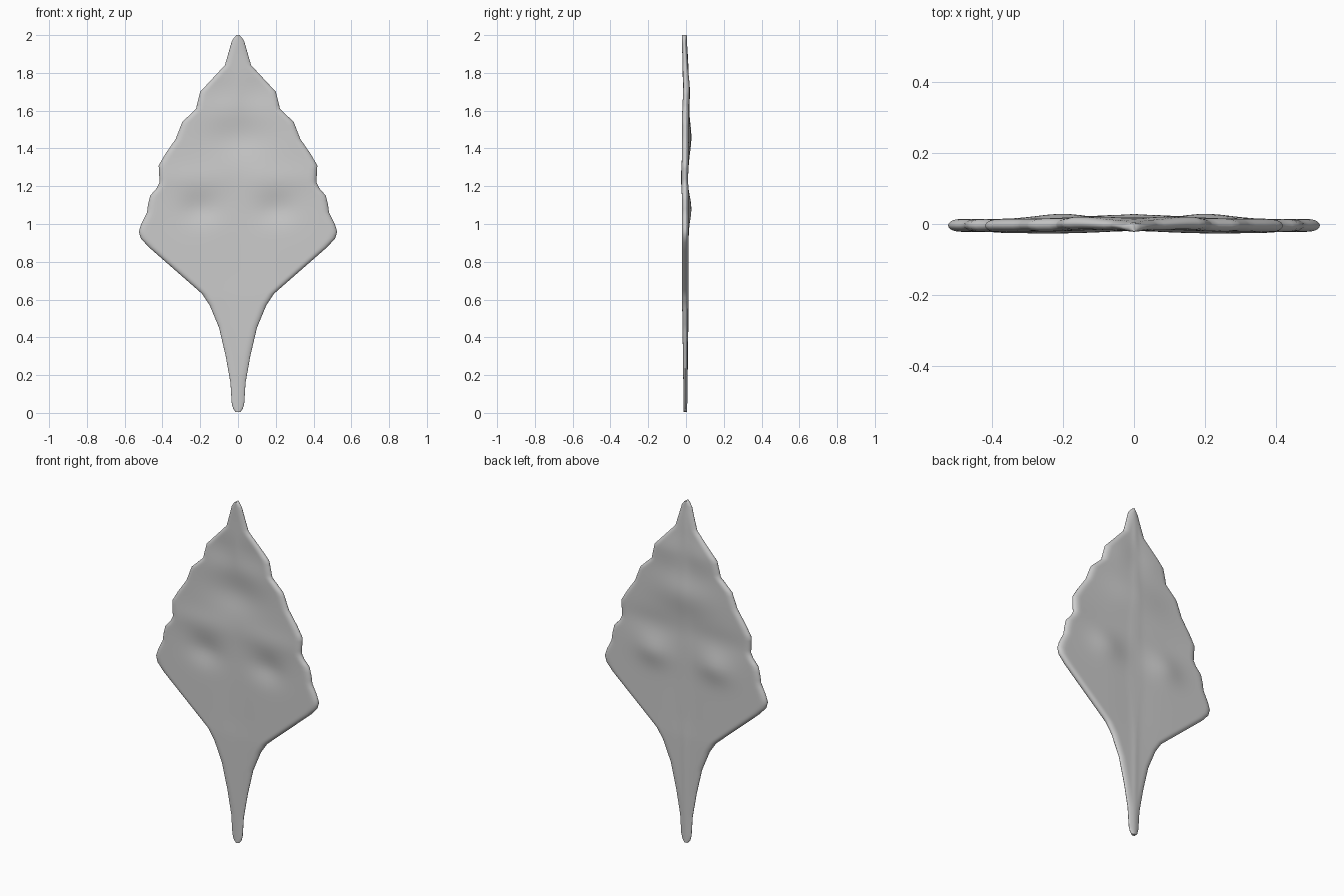
import bpy, bmesh, math

if "Cube" in bpy.data.objects:
    bpy.data.objects.remove(bpy.data.objects["Cube"])

# Half width of the blade at each height, stem to tip
OUTLINE = [(0.005, 0.012), (0.02, 0.025), (0.05, 0.033), (0.16, 0.04), (0.3, 0.065),
           (0.45, 0.10), (0.57, 0.15), (0.63, 0.19), (0.67, 0.235), (0.74, 0.315),
           (0.81, 0.395), (0.88, 0.475), (0.925, 0.515), (0.96, 0.525), (1.0, 0.512),
           (1.06, 0.482), (1.1, 0.477), (1.15, 0.465), (1.19, 0.43), (1.22, 0.415),
           (1.31, 0.42), (1.37, 0.385), (1.45, 0.33), (1.54, 0.295), (1.61, 0.222),
           (1.65, 0.213), (1.70, 0.2), (1.77, 0.135), (1.84, 0.07), (1.9, 0.052),
           (1.97, 0.032), (1.99, 0.018), (2.0, 0.006)]
COLUMNS = 40


def bump(x, z, cx, cz, rx, rz):
    return math.exp(-((x - cx) / rx) ** 2 - ((z - cz) / rz) ** 2)


def sheet_offset(x, z):
    """Gentle ripples that bend the whole blade forward and back."""
    x = abs(x)
    y = -0.004 + 0.015 * bump(x, z, 0.2, 1.08, 0.1, 0.08)
    y += 0.016 * bump(x, z, 0, 1.46, 0.17, 0.11)
    y += 0.008 * bump(x, z, 0.1, 1.7, 0.12, 0.09)
    y -= 0.005 * bump(x, z, 0.22, 1.24, 0.2, 0.07)
    return y - 0.006 * bump(x, z, 0, 2.0, 0.2, 0.1)


def thickness(x, w, z):
    """Half thickness, rounded at the rim and tapering along the stem."""
    t = min(0.018, 0.008 + 0.016 * z) if z < 1.7 else 0.018 - 0.02 * (z - 1.7)
    rim = min(w, 0.035)
    d = min((w - abs(x)) / rim, 1)
    inner = 1 - 0.2 * math.exp(-(x / 0.12) ** 2) * min(w / 0.3, 1)
    return t * inner * math.sqrt(max(0, 1 - (1 - d) ** 2))


# Heights: every outline corner plus even steps between them
rows = []
for (z0, w0), (z1, w1) in zip(OUTLINE, OUTLINE[1:]):
    n = max(1, round((z1 - z0) / 0.02))
    rows += [(z0 + (z1 - z0) * i / n, w0 + (w1 - w0) * i / n) for i in range(n)]
rows.append(OUTLINE[-1])

# Loft closed cross-sections into the leaf
bm = bmesh.new()
rings = []
for z, w in rows:
    xs = [w * math.sin(math.pi * (i / COLUMNS - 0.5)) for i in range(COLUMNS + 1)]
    front = [bm.verts.new((x, sheet_offset(x, z) - thickness(x, w, z), z)) for x in xs]
    back = [bm.verts.new((x, sheet_offset(x, z) + thickness(x, w, z)
                          + 0.002 * math.exp(-(x / 0.02) ** 2), z))
            for x in reversed(xs[1:-1])]
    rings.append(front + back)
for a, b in zip(rings, rings[1:]):
    for i in range(len(a)):
        j = (i + 1) % len(a)
        bm.faces.new((a[i], a[j], b[j], b[i]))
bm.faces.new(rings[0])
bm.faces.new(rings[-1])
bmesh.ops.recalc_face_normals(bm, faces=bm.faces)

mesh = bpy.data.meshes.new("leaf")
bm.to_mesh(mesh)
bm.free()
leaf = bpy.data.objects.new("leaf", mesh)
bpy.context.collection.objects.link(leaf)

# Plain grey colour
grey = bpy.data.materials.new("light grey")
grey.use_nodes = True
colour = (0.6, 0.6, 0.6, 1)
grey.diffuse_color = colour
grey.node_tree.nodes["Principled BSDF"].inputs["Base Color"].default_value = colour
mesh.materials.append(grey)

bpy.context.view_layer.objects.active = leaf
leaf.select_set(True)
bpy.ops.object.shade_smooth_by_angle(angle=math.radians(60))
